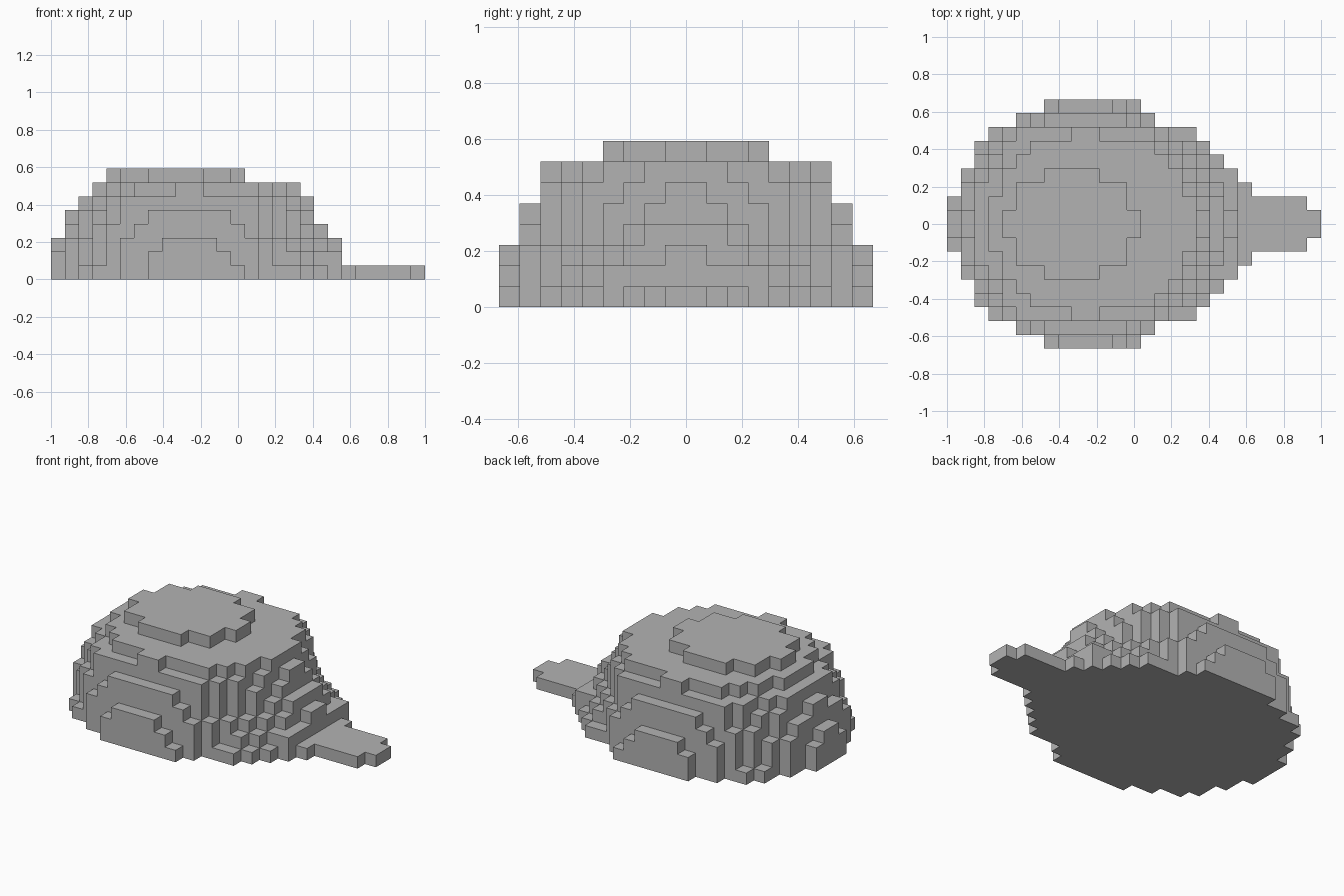
import bpy
import bmesh

cube = bpy.data.objects.get("Cube")
if cube:
    bpy.data.objects.remove(cube)

LENGTH = 27            # blocks along x
U = 2 / LENGTH         # block size

# Half-width in blocks for each column along x, one string per level, bottom up
CROWN_LEVELS = [
    "246778899999998777654",
    "245678899999988766544",
    "145678889999888765431",
    "03467788888888765432",
    "0145677888888776542",
    "0034677777777776531",
    "000245666776666542",
    "00001334444331",
]
BILL_LEVELS = [" " * 21 + "322221"]


def blocks(levels):
    """Set of filled block positions, mirrored about y = 0."""
    filled = set()
    for k, row in enumerate(levels):
        for i, mark in enumerate(row):
            half = int(mark) if mark.strip() else 0
            filled.update((i, j, k) for j in range(-half, half))
    return filled


def block_object(name, levels, material):
    """Skin the filled blocks with outer faces, then merge flat areas."""
    filled = blocks(levels)
    bm = bmesh.new()
    corners = {}

    def corner(p):
        if p not in corners:
            corners[p] = bm.verts.new((p[0] * U - 1, p[1] * U, p[2] * U))
        return corners[p]

    for cell in filled:
        for axis in range(3):
            a, b = (axis + 1) % 3, (axis + 2) % 3
            for side in (0, 1):
                near = list(cell)
                near[axis] += 1 if side else -1
                if tuple(near) in filled:
                    continue
                loop = []
                for da, db in ((0, 0), (1, 0), (1, 1), (0, 1)):
                    p = list(cell)
                    p[axis] += side
                    p[a] += da
                    p[b] += db
                    loop.append(corner(tuple(p)))
                bm.faces.new(loop if side else loop[::-1])

    bmesh.ops.dissolve_limit(bm, angle_limit=0.02, verts=bm.verts[:],
                             edges=bm.edges[:])
    mesh = bpy.data.meshes.new(name)
    bm.to_mesh(mesh)
    bm.free()
    mesh.materials.append(material)
    obj = bpy.data.objects.new(name, mesh)
    bpy.context.collection.objects.link(obj)
    return obj


# Single plain grey
grey = bpy.data.materials.new("plain_grey")
grey.use_nodes = True
colour = (0.45, 0.45, 0.45, 1)
grey.diffuse_color = colour
grey.node_tree.nodes["Principled BSDF"].inputs["Base Color"].default_value = colour

# Stepped crown and the flat bill in front of it
block_object("crown", CROWN_LEVELS, grey)
block_object("bill", BILL_LEVELS, grey)
